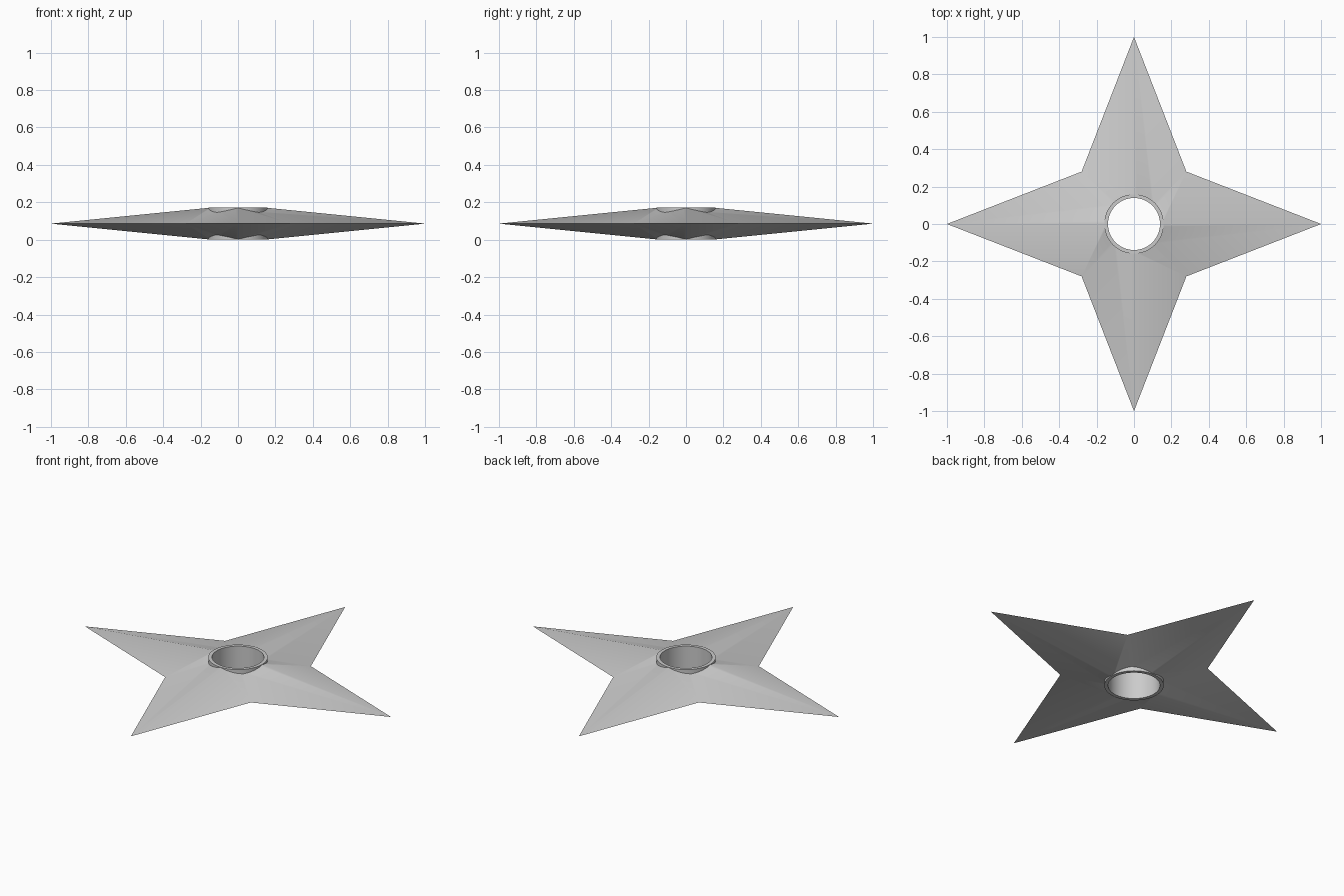
import bpy, bmesh, math
from math import sin, cos, pi

if "Cube" in bpy.data.objects:
    bpy.data.objects.remove(bpy.data.objects["Cube"])

MID, APEX = 0.086, 0.10      # blade plane height, virtual peak above it
VALLEY = 0.28                # inner corner of the star at (0.28, 0.28)
HOLE, SEG = 0.15, 8          # hole radius in blades, arc steps per facet


def finish(bm, name, angle):
    bmesh.ops.recalc_face_normals(bm, faces=bm.faces[:])
    mesh = bpy.data.meshes.new(name)
    bm.to_mesh(mesh)
    bm.free()
    ob = bpy.data.objects.new(name, mesh)
    bpy.context.collection.objects.link(ob)
    bpy.ops.object.select_all(action='DESELECT')
    ob.select_set(True)
    bpy.context.view_layer.objects.active = ob
    bpy.ops.object.shade_smooth_by_angle(angle=math.radians(angle))
    return ob


def edge_radius(a):
    # distance from the centre to the star outline at angle a
    a = a % (pi / 2)
    a = min(a, pi / 2 - a)
    return VALLEY / (VALLEY * cos(a) + (1 - VALLEY) * sin(a))


# Four-point star: eight planar facets per side around a round hole
bm = bmesh.new()
n = 8 * SEG
outline = []
for i in range(8):
    a = i * pi / 4
    r = edge_radius(a)
    outline.append(bm.verts.new((r * cos(a), r * sin(a), MID)))
rims = []
for side in (1, -1):
    rim = []
    for k in range(n):
        a = 2 * pi * k / n
        z = MID + side * APEX * (1 - HOLE / edge_radius(a))
        rim.append(bm.verts.new((HOLE * cos(a), HOLE * sin(a), z)))
    for i in range(8):
        arc = [rim[(i * SEG + j) % n] for j in range(SEG, -1, -1)]
        bm.faces.new([outline[i], outline[(i + 1) % 8]] + arc)
    rims.append(rim)
for k in range(n):
    m = (k + 1) % n
    bm.faces.new((rims[0][k], rims[0][m], rims[1][m], rims[1][k]))
finish(bm, "star_blades", 30)

# Centre ring lining the hole: rectangular section swept round
bm = bmesh.new()
section = [(0.139, 0), (0.159, 0), (0.159, 2 * MID), (0.139, 2 * MID)]
loops = [[bm.verts.new((r * cos(2 * pi * k / n), r * sin(2 * pi * k / n), z))
          for r, z in section] for k in range(n)]
for k in range(n):
    p, q = loops[k], loops[(k + 1) % n]
    for j in range(4):
        bm.faces.new((p[j], q[j], q[(j + 1) % 4], p[(j + 1) % 4]))
finish(bm, "centre_ring", 30)
